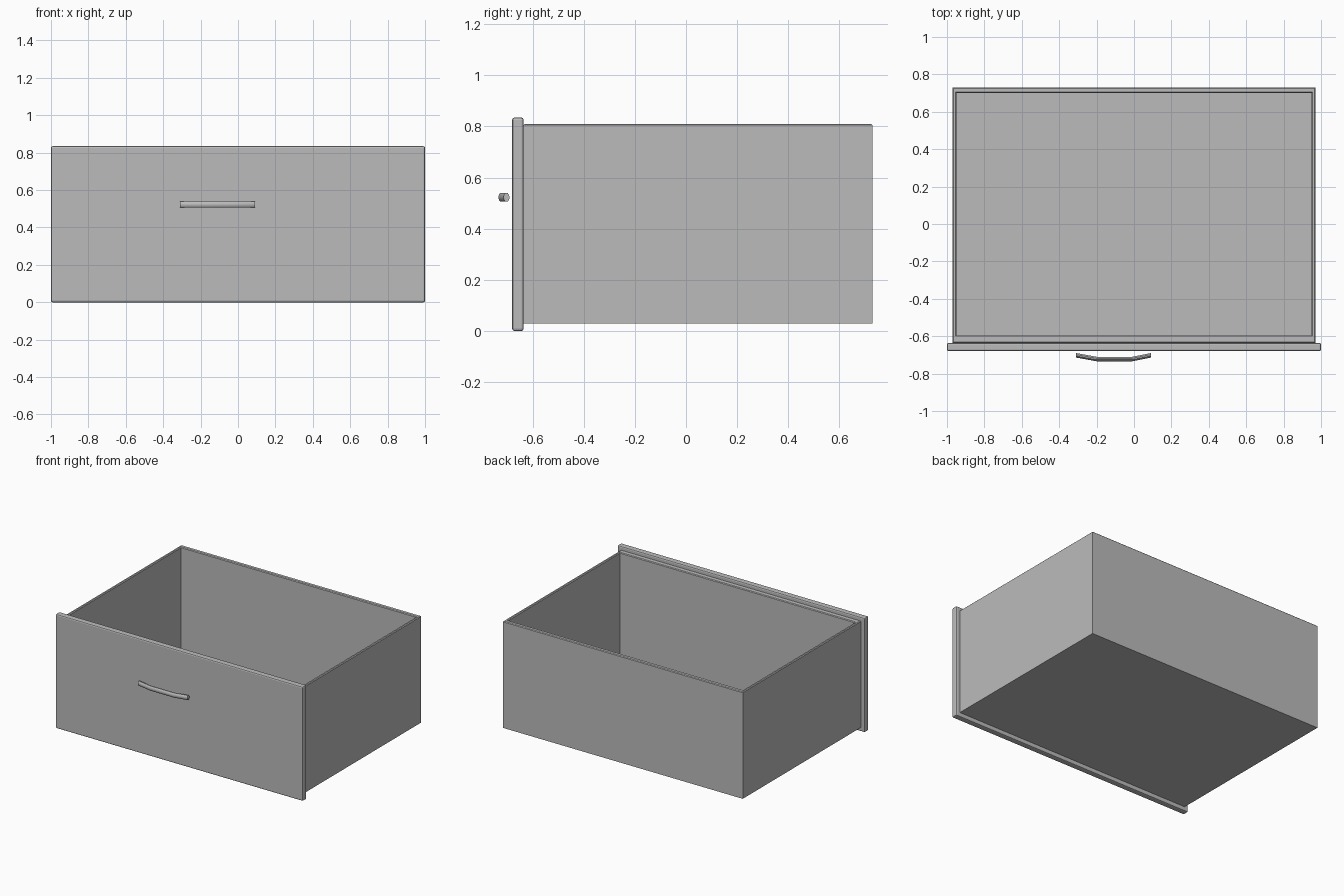
import bpy
import bmesh
from math import cos, sin, tau
from mathutils import Vector

cube = bpy.data.objects.get("Cube")
if cube:
    bpy.data.objects.remove(cube, do_unlink=True)

GREY = (0.5, 0.5, 0.5, 1.0)
grey = bpy.data.materials.new("plain grey")
grey.use_nodes = True
grey.diffuse_color = GREY
grey.node_tree.nodes["Principled BSDF"].inputs["Base Color"].default_value = GREY


def add_box(bm, low, high):
    """Add a box between two corners and return its faces."""
    low, high = Vector(low), Vector(high)
    verts = bmesh.ops.create_cube(bm, size=1)["verts"]
    for v in verts:
        v.co = (low + high) / 2 + v.co * (high - low)
    return list({f for v in verts for f in v.link_faces})


def finish(bm, name):
    bmesh.ops.recalc_face_normals(bm, faces=bm.faces)
    mesh = bpy.data.meshes.new(name)
    bm.to_mesh(mesh)
    bm.free()
    mesh.materials.append(grey)
    obj = bpy.data.objects.new(name, mesh)
    bpy.context.collection.objects.link(obj)
    return obj


# Open drawer box: the top face is narrowed to the cavity and pushed down
BOTTOM, RIM, FLOOR = 0.03, 0.81, 0.05
bm = bmesh.new()
faces = add_box(bm, (-0.97, -0.635, BOTTOM), (0.97, 0.73, RIM))
top = max(faces, key=lambda f: f.calc_center_median().z)
bmesh.ops.inset_region(bm, faces=[top], thickness=0.02)
for v in top.verts:
    v.co.x = 0.95 if v.co.x > 0 else -0.95
    v.co.y = 0.70 if v.co.y > 0 else -0.595
cavity = bmesh.ops.extrude_face_region(bm, geom=[top])["geom"]
for v in cavity:
    if isinstance(v, bmesh.types.BMVert):
        v.co.z = FLOOR
if top.is_valid:
    bmesh.ops.delete(bm, geom=[top], context="FACES_ONLY")

# Softened rim edges
rim_edges = [e for e in bm.edges
             if all(abs(v.co.z - RIM) < 0.001 for v in e.verts)
             and any(abs(f.normal.z) < 0.5 for f in e.link_faces)]
bmesh.ops.bevel(bm, geom=rim_edges, offset=0.005, segments=1,
                affect="EDGES", clamp_overlap=True)
finish(bm, "drawer_box")

# Front panel with rounded edges
bm = bmesh.new()
add_box(bm, (-1, -0.68, 0), (1, -0.635, 0.835))
bmesh.ops.bevel(bm, geom=bm.edges[:], offset=0.009, segments=2,
                profile=0.5, affect="EDGES")
finish(bm, "front_panel")

# Bowed handle: an oval section swept along a bent path
SIDES = 10
path = [(-0.31, -0.702), (-0.2, -0.722), (-0.01, -0.722), (0.09, -0.702)]
bm = bmesh.new()
rings = []
for x, y in path:
    rings.append([bm.verts.new((x, y + 0.012 * cos(tau * i / SIDES),
                                0.523 + 0.018 * sin(tau * i / SIDES)))
                  for i in range(SIDES)])
for a, b in zip(rings, rings[1:]):
    for i in range(SIDES):
        j = (i + 1) % SIDES
        bm.faces.new((a[i], a[j], b[j], b[i]))
bm.faces.new(rings[0])
bm.faces.new(rings[-1])
handle = finish(bm, "handle")
bpy.ops.object.select_all(action="DESELECT")
handle.select_set(True)
bpy.context.view_layer.objects.active = handle
bpy.ops.object.shade_smooth_by_angle(angle=0.7)
